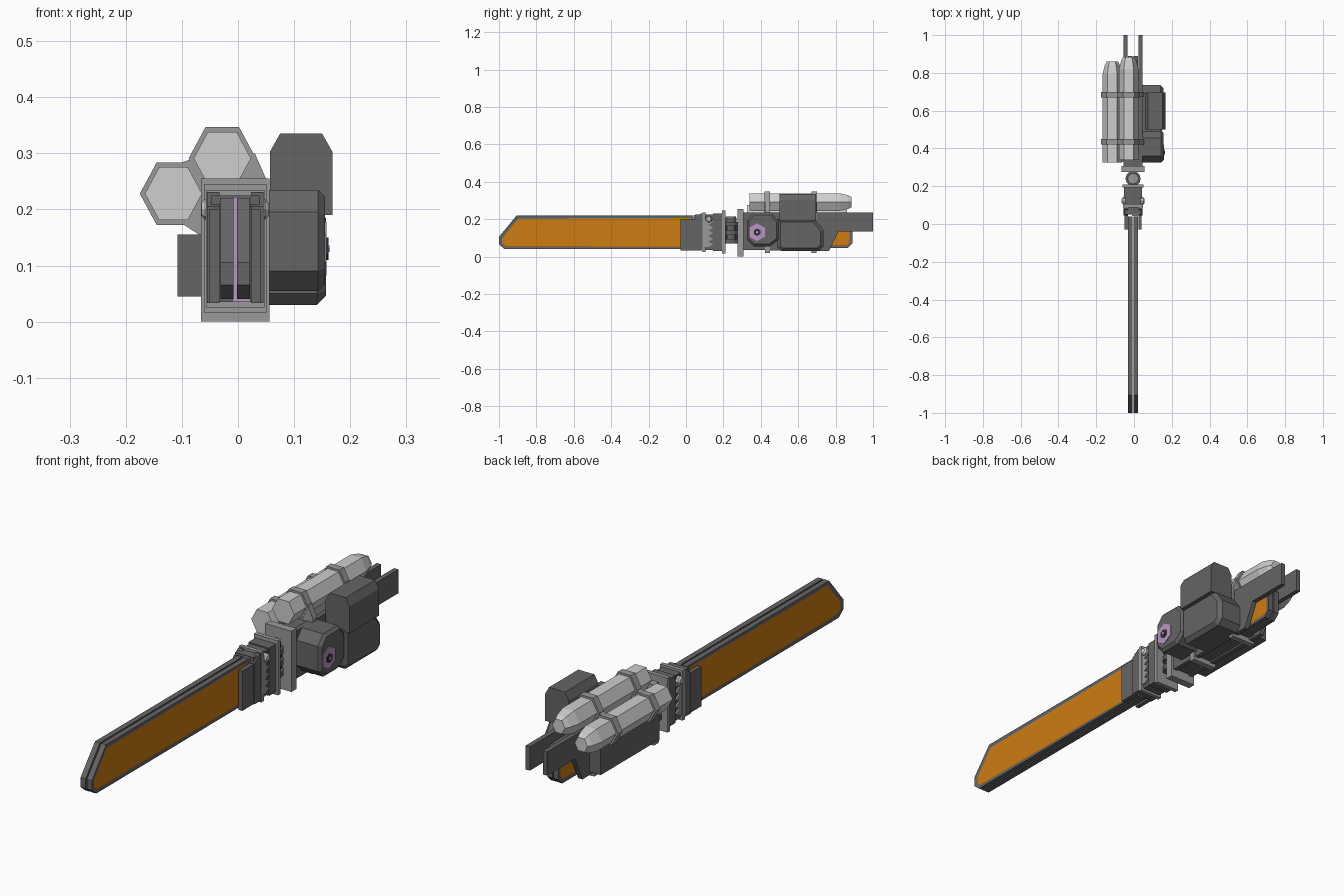
import bpy, bmesh, math

cube = bpy.data.objects.get("Cube")
if cube:
    bpy.data.objects.remove(cube, do_unlink=True)


def material(name, r, g, b):
    m = bpy.data.materials.new(name)
    m.use_nodes = True
    m.diffuse_color = (r, g, b, 1)
    m.node_tree.nodes["Principled BSDF"].inputs["Base Color"].default_value = (r, g, b, 1)
    return m


DARK = material("dark grey metal", 0.13, 0.13, 0.13)
MID = material("mid grey metal", 0.32, 0.32, 0.32)
LIGHT = material("light grey tank", 0.62, 0.62, 0.62)
ORANGE = material("orange panel", 0.62, 0.2, 0.006)
PURPLE = material("purple glow", 0.5, 0.3, 0.56)
BLACK = material("near black", 0.03, 0.03, 0.03)

CX = -0.005  # centre plane of the blade and body


def finish(name, bm, *mats):
    bmesh.ops.recalc_face_normals(bm, faces=bm.faces)
    mesh = bpy.data.meshes.new(name)
    bm.to_mesh(mesh)
    bm.free()
    for m in mats:
        mesh.materials.append(m)
    obj = bpy.data.objects.new(name, mesh)
    bpy.context.collection.objects.link(obj)
    return obj


def place(axis, p, d):
    a, b = p
    return {"x": (d, a, b), "y": (a, d, b), "z": (a, b, d)}[axis]


def prism(name, axis, pts, lo, hi, mat, chamfer=0, inset=0):
    """Extrude an outline; optionally chamfer or panel the face at hi."""
    bm = bmesh.new()
    base = [bm.verts.new(place(axis, p, lo)) for p in pts]
    top = [bm.verts.new(place(axis, p, hi)) for p in pts]
    bm.faces.new(base)
    cap = bm.faces.new(top)
    n = len(pts)
    for i in range(n):
        j = (i + 1) % n
        bm.faces.new((base[i], base[j], top[j], top[i]))
    bmesh.ops.recalc_face_normals(bm, faces=bm.faces)
    if inset:
        bmesh.ops.inset_region(bm, faces=[cap], thickness=inset, depth=-0.002)
        cap.material_index = 1
    if chamfer:
        bmesh.ops.bevel(bm, geom=list(cap.edges), offset=chamfer,
                        segments=1, affect="EDGES")
    return finish(name, bm, mat, ORANGE)if inset else finish(name, bm, mat)


def box(name, x, y, z, mat):
    pts = [(x[0], z[0]), (x[1], z[0]), (x[1], z[1]), (x[0], z[1])]
    return prism(name, "y", pts, y[0], y[1], mat)


def centred(name, half, y, z, mat):
    return box(name, (CX - half, CX + half), y, z, mat)


def ngon(cx, cy, r, n, turn=0.0, stretch=1.0):
    return [(cx + r * math.cos(turn + i * math.tau / n),
             cy + stretch * r * math.sin(turn + i * math.tau / n)) for i in range(n)]


def loft_y(name, cx, cz, rings, mat, n=6):
    """Stack of polygon rings (y, radius) along y."""
    bm = bmesh.new()
    loops = [[bm.verts.new((x, y, z)) for x, z in ngon(cx, cz, r, n, 0, 1.07)]
             for y, r in rings]
    for a, b in zip(loops, loops[1:]):
        for i in range(n):
            j = (i + 1) % n
            bm.faces.new((a[i], a[j], b[j], b[i]))
    bm.faces.new(loops[0])
    bm.faces.new(loops[-1])
    return finish(name, bm, mat)


SIDES = (("right", -1), ("left", 1))

# Blade halves, front and rear, with a slot between them
blade = [(0.04, 0.04), (-0.97, 0.04), (-1, 0.065), (-1, 0.105), (-0.905, 0.22), (0.04, 0.22)]
tail = [(0.5, 0.045), (0.865, 0.045), (0.89, 0.07), (0.89, 0.17), (0.865, 0.2), (0.5, 0.2)]
for label, s in SIDES:
    for part, outline in (("blade", blade), ("tail_blade", tail)):
        prism(f"{label}_{part}", "x", outline, CX + s * 0.003, CX + s * 0.026,
              DARK, inset=0.018)
box("glow_core", (-0.01, 0.022), (0.042, 0.05), (0.035, 0.222), PURPLE)
centred("tail_core", 0.003, (0.7, 0.86), (0.06, 0.17), DARK)

# Collar holding the blade
cheek = [(-0.03, 0.033), (0.05, 0.033), (0.05, 0.2), (-0.03, 0.2)]
jaw = [(0.045, 0.033), (0.1, 0.033), (0.1, 0.23), (0.08, 0.23), (0.045, 0.205)]
teeth = [(0.105, 0.05)]
for i in range(5):
    z = 0.05 + i * 0.03
    teeth += [(0.12, z), (0.145, z + 0.015)]
teeth += [(0.12, 0.2), (0.105, 0.2)]
for label, s in SIDES:
    prism(f"{label}_cheek", "x", cheek, CX + s * 0.028, CX + s * 0.046, DARK)
    prism(f"{label}_jaw", "x", jaw, CX + s * 0.028, CX + s * 0.05, DARK)
    prism(f"{label}_teeth", "x", teeth, CX + s * 0.03, CX + s * 0.05, MID)
    prism(f"{label}_bolt", "x", ngon(0.122, 0.2, 0.018, 8), CX + s * 0.03,
          CX + s * 0.06, LIGHT, chamfer=0.006)
centred("collar_block", 0.043, (0.05, 0.2), (0.035, 0.225), DARK)
centred("collar_rear_block", 0.048, (0.145, 0.195), (0.03, 0.23), DARK)
centred("front_ring", 0.052, (0.088, 0.105), (0.025, 0.235), MID)
centred("rear_ring", 0.056, (0.192, 0.21), (0.016, 0.245), MID)

# Swivel joint made of stacked discs
for i in range(6):
    r = 0.04 if i % 2 == 0 else 0.03
    z = 0.07 + i * 0.023
    prism(f"joint_disc_{i}", "z", ngon(CX, 0.24, r, 12), z, z + 0.023, DARK)
prism("joint_cap", "z", ngon(CX, 0.24, 0.026, 12), 0.2, 0.215, MID)
centred("joint_link", 0.02, (0.2, 0.28), (0.09, 0.18), BLACK)

# Main body with long side plates that become rear prongs
centred("guard_plate", 0.061, (0.275, 0.308), (0, 0.255), MID)
centred("body", 0.045, (0.3, 0.73), (0.04, 0.232), DARK)
plate = [(0.305, 0.035), (0.765, 0.03), (0.815, 0.135), (1, 0.135), (1, 0.235), (0.305, 0.235)]
for label, s in SIDES:
    prism(f"{label}_prong_plate", "x", plate, CX + s * 0.03, CX + s * 0.05, DARK)
box("right_side_box", (-0.108, -0.05), (0.33, 0.72), (0.045, 0.155), DARK)

# Tanks and the straps around them
TANKS = (("upper", -0.028, 0.291, 0.34, 0.885), ("outer", -0.115, 0.228, 0.325, 0.86))
for label, x, z, y0, y1 in TANKS:
    loft_y(f"{label}_tank", x, z, [(y0, 0.051), (y1 - 0.065, 0.051),
                                   (y1 - 0.02, 0.04), (y1, 0.03)], LIGHT)
web = [(0.03, 0.3), (0.052, 0.25), (0.052, 0.018), (-0.062, 0.018),
       (-0.062, 0.15), (-0.1, 0.175), (-0.1, 0.284), (-0.05, 0.3)]
for label, y in (("front", 0.435), ("rear", 0.685)):
    prism(f"{label}_strap_web", "y", web, y - 0.013, y + 0.013, MID)
    for tank, x, z, _, _ in TANKS:
        loft_y(f"{label}_{tank}_strap", x, z, [(y - 0.015, 0.06), (y + 0.015, 0.06)], MID)

# Motor drum with its glowing hub
drum = [(0.325, 0.09), (0.36, 0.055), (0.45, 0.055), (0.495, 0.09),
        (0.495, 0.19), (0.455, 0.235), (0.36, 0.235), (0.325, 0.195)]
prism("motor_drum", "x", drum, 0.04, 0.155, DARK, chamfer=0.012)
prism("hub_glow", "x", ngon(0.38, 0.13, 0.048, 6, math.pi / 6), 0.15, 0.158, PURPLE)
prism("hub_nut", "x", ngon(0.38, 0.13, 0.02, 6, math.pi / 6), 0.15, 0.161, BLACK)
prism("hub_pin", "x", ngon(0.38, 0.13, 0.007, 6), 0.15, 0.163, PURPLE)

# Engine housing and the chamfered box above it
housing = [(0.49, 0.05), (0.51, 0.03), (0.71, 0.03), (0.735, 0.055),
           (0.735, 0.14), (0.69, 0.2), (0.49, 0.2)]
prism("engine_housing", "x", housing, 0.045, 0.157, DARK, chamfer=0.016)
lid = [(0.057, 0.19), (0.168, 0.19), (0.168, 0.303), (0.15, 0.335), (0.075, 0.335), (0.057, 0.303)]
prism("engine_box", "y", lid, 0.5, 0.695, DARK)
